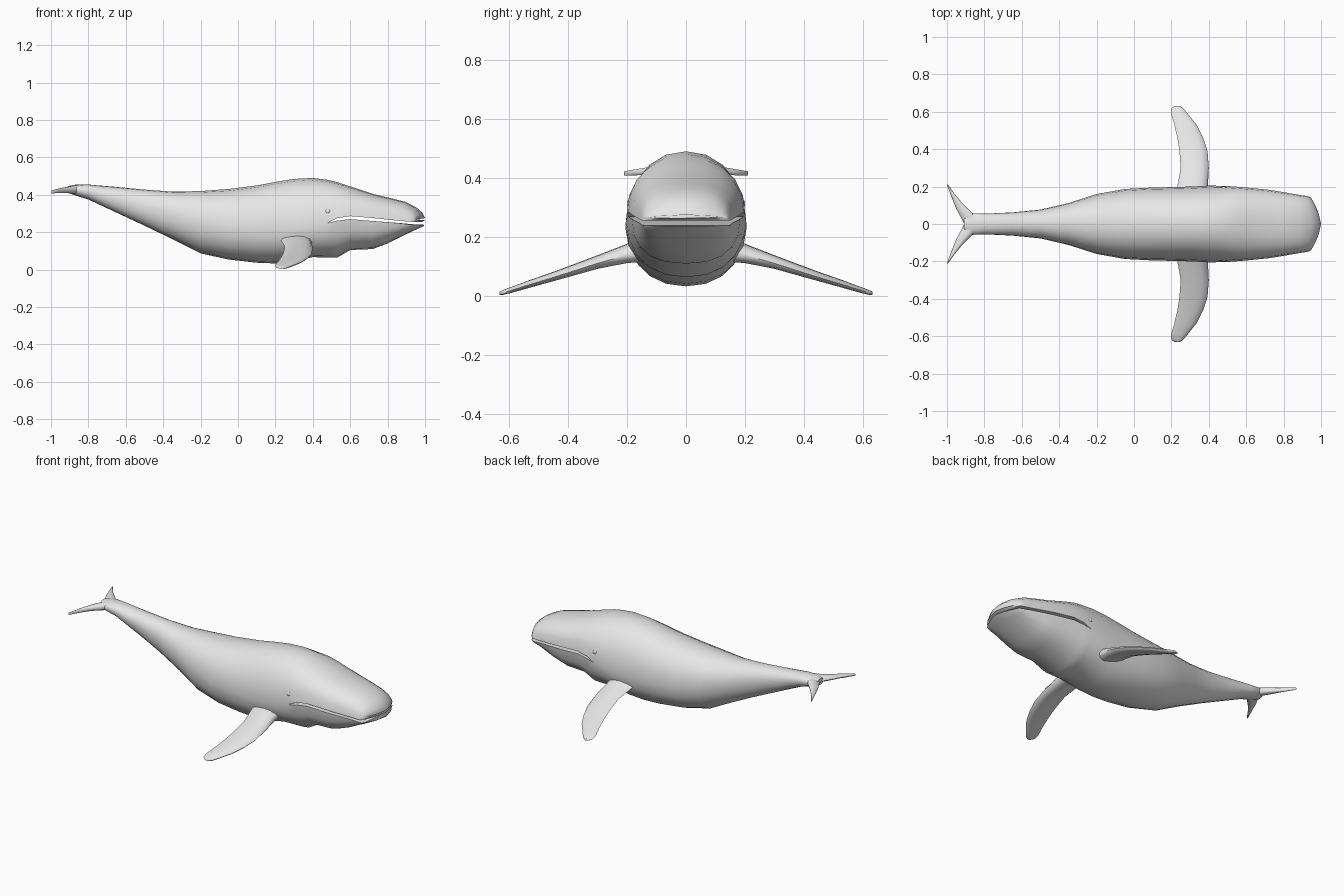
import bpy, bmesh, math

grey = bpy.data.materials.new("whale grey")
grey.diffuse_color = (0.8, 0.8, 0.8, 1)
HALF = 10  # segments in each half ring


def finish(bm, name, angle=40):
    bmesh.ops.remove_doubles(bm, verts=bm.verts[:], dist=0.0004)
    bmesh.ops.recalc_face_normals(bm, faces=bm.faces[:])
    mesh = bpy.data.meshes.new(name)
    bm.to_mesh(mesh)
    bm.free()
    ob = bpy.data.objects.new(name, mesh)
    bpy.context.collection.objects.link(ob)
    mesh.materials.append(grey)
    bpy.ops.object.select_all(action='DESELECT')
    ob.select_set(True)
    bpy.context.view_layer.objects.active = ob
    bpy.ops.object.shade_smooth_by_angle(angle=math.radians(angle))
    return ob


def loft(bm, rings, cap_start, cap_end):
    rows = [[bm.verts.new(p) for p in r] for r in rings]
    n = len(rows[0])
    for a, b in zip(rows, rows[1:]):
        for i in range(n):
            j = (i + 1) % n
            bm.faces.new((a[i], a[j], b[j], b[i]))
    if cap_start:
        bm.faces.new(rows[0])
    if cap_end:
        bm.faces.new(rows[-1][::-1])


def arc(x, width, z_mid, z_end, power, bend=0.0):
    """Half outline from +y to -y, reaching z_end on the centre line."""
    pts = []
    for i in range(HALF + 1):
        t = math.pi * i / HALF
        c, s = math.cos(t), abs(math.sin(t))
        y = math.copysign(abs(c) ** (2 / power), c)
        if i in (0, HALF):
            s = 0
        pts.append((x - bend * abs(y) ** 1.6, width * y,
                    z_mid + (z_end - z_mid) * s ** (2 / power)))
    return pts


# Trunk stations: x, half width, z of widest line, top z, bottom z
TRUNK = [
    (-0.91, 0.030, 0.43, 0.447, 0.410), (-0.87, 0.058, 0.43, 0.454, 0.397),
    (-0.80, 0.055, 0.42, 0.455, 0.375), (-0.65, 0.062, 0.38, 0.442, 0.305),
    (-0.50, 0.077, 0.34, 0.428, 0.235), (-0.35, 0.112, 0.30, 0.417, 0.163),
    (-0.20, 0.160, 0.26, 0.420, 0.087), (-0.05, 0.187, 0.23, 0.431, 0.054),
    (0.10, 0.195, 0.22, 0.450, 0.037), (0.20, 0.197, 0.22, 0.469, 0.033),
    (0.30, 0.200, 0.22, 0.485, 0.042), (0.40, 0.205, 0.23, 0.490, 0.067),
    (0.48, 0.204, 0.25, 0.480, 0.064)]
# Head stations: x, half width, top z, upper lip z, lower lip z, bottom z, bend
HEAD = [
    (0.48, 0.204, 0.480, 0.250, 0.250, 0.064, 0), (0.53, 0.201, 0.468, 0.275, 0.262, 0.064, 0),
    (0.60, 0.195, 0.445, 0.286, 0.270, 0.105, 0), (0.72, 0.183, 0.405, 0.276, 0.260, 0.110, 0),
    (0.80, 0.171, 0.386, 0.268, 0.254, 0.140, 0.005), (0.89, 0.157, 0.364, 0.260, 0.247, 0.185, 0.015),
    (0.95, 0.150, 0.335, 0.256, 0.241, 0.213, 0.03), (0.985, 0.145, 0.305, 0.256, 0.239, 0.229, 0.045),
    (1.0, 0.138, 0.275, 0.264, 0.241, 0.237, 0.052)]

bm = bmesh.new()
rings = []
for x, w, zm, zt, zb in TRUNK:
    up, low = arc(x, w, zm, zt, 2.15), arc(x, w, zm, zb, 2.15)
    rings.append(up + low[-2:0:-1])
loft(bm, rings, True, False)

# Upper and lower jaws: arched outside, flat along the lips
for upper in (True, False):
    rings = []
    for k, (x, w, zt, zu, zl, zb, bend) in enumerate(HEAD):
        power = 2.15 + 0.08 * k
        lip, end = (zu, zt) if upper else (zl, zb)
        a = arc(x, w, lip, end, power, bend)
        flat = [(p[0], p[1], lip) for p in a]
        rings.append(a + flat[-2:0:-1])
    loft(bm, rings, False, True)
finish(bm, "body", 45)


def fin(name, stations, side):
    """Blade lofted outward; stations: y, leading x, trailing x, z, thickness, twist."""
    bm = bmesh.new()
    rings = []
    for y, xl, xt, z, th, tw in stations:
        xc, r = (xl + xt) / 2, (xl - xt) / 2
        ring = []
        for i in range(12):
            t = math.tau * i / 12
            c, s = math.cos(t), math.sin(t)
            ring.append((xc + r * c, side * y, z + th / 2 * s * (1 + 0.4 * c) + tw * c))
        rings.append(ring)
    loft(bm, rings, True, True)
    finish(bm, name, 60)


FLIPPER = [
    (0.13, 0.40, 0.22, 0.165, 0.085, -0.008), (0.20, 0.395, 0.232, 0.147, 0.060, -0.008),
    (0.30, 0.400, 0.250, 0.117, 0.042, -0.006), (0.39, 0.393, 0.243, 0.087, 0.034, -0.005),
    (0.46, 0.370, 0.232, 0.064, 0.028, -0.004), (0.53, 0.335, 0.216, 0.042, 0.024, -0.003),
    (0.59, 0.287, 0.198, 0.022, 0.019, -0.002), (0.62, 0.262, 0.200, 0.013, 0.015, -0.002),
    (0.632, 0.245, 0.218, 0.009, 0.012, 0)]
FLUKE = [
    (0.0, -0.80, -0.908, 0.428, 0.045, 0.0), (0.04, -0.845, -0.928, 0.428, 0.042, 0.0),
    (0.08, -0.885, -0.950, 0.426, 0.032, 0.0), (0.12, -0.925, -0.966, 0.424, 0.026, 0.0),
    (0.16, -0.958, -0.982, 0.420, 0.021, 0.0), (0.21, -0.994, -1.0, 0.415, 0.014, 0.0)]

for side, label in ((-1, "right"), (1, "left")):
    fin(label + "_flipper", FLIPPER, side)
    fin(label + "_fluke", FLUKE, side)
    # Eye bulge just above the mouth corner
    bm = bmesh.new()
    bmesh.ops.create_uvsphere(bm, u_segments=12, v_segments=8, radius=0.015)
    for v in bm.verts:
        v.co.y *= 0.7
        v.co += type(v.co)((0.48, side * 0.190, 0.312))
    finish(bm, label + "_eye", 60)
